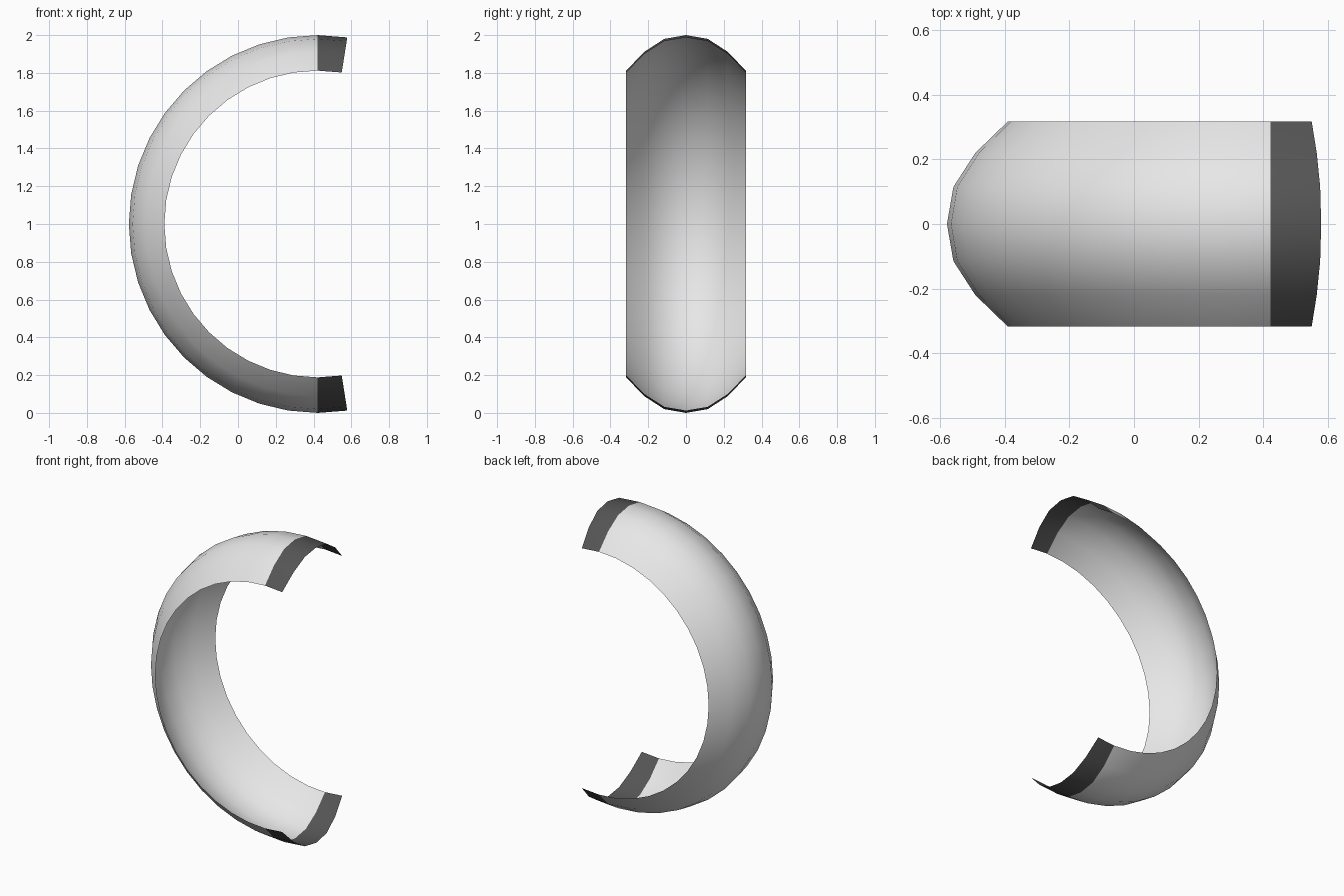
import bpy, bmesh
from math import sin, cos, radians

cube = bpy.data.objects.get("Cube")
if cube:
    bpy.data.objects.remove(cube, do_unlink=True)


def make_material(name, value):
    mat = bpy.data.materials.new(name)
    mat.use_nodes = True
    color = (value, value, value, 1)
    mat.diffuse_color = color
    mat.node_tree.nodes["Principled BSDF"].inputs["Base Color"].default_value = color
    return mat


CENTER_X, CENTER_Z = 0.422, 1.0
STEP = 9          # degrees per segment
SEGMENTS = 22     # the first and last segments are the dark end bands

# Domed cross-section: (distance across, radius), mirrored about the middle
half = [(0.317, 0.812), (0.22, 0.912), (0.115, 0.98)]
profile = [(-y, r) for y, r in half] + [(0, 1)] + half[::-1]

# Sweep the cross-section around the open ring
bm = bmesh.new()
rings = []
for i in range(SEGMENTS + 1):
    a = radians(90 - STEP + i * STEP)
    rings.append([bm.verts.new((CENTER_X + r * cos(a), y, CENTER_Z + r * sin(a)))
                  for y, r in profile])

# Skin the rings with the convex side outward
for i in range(SEGMENTS):
    for j in range(len(profile) - 1):
        face = bm.faces.new((rings[i][j], rings[i][j + 1],
                             rings[i + 1][j + 1], rings[i + 1][j]))
        face.smooth = True
        face.material_index = 1 if i in (0, SEGMENTS - 1) else 0

mesh = bpy.data.meshes.new("open_ring_band")
bm.to_mesh(mesh)
bm.free()
mesh.materials.append(make_material("light grey", 0.8))
mesh.materials.append(make_material("dark grey", 0.09))
band = bpy.data.objects.new("open_ring_band", mesh)
bpy.context.collection.objects.link(band)
